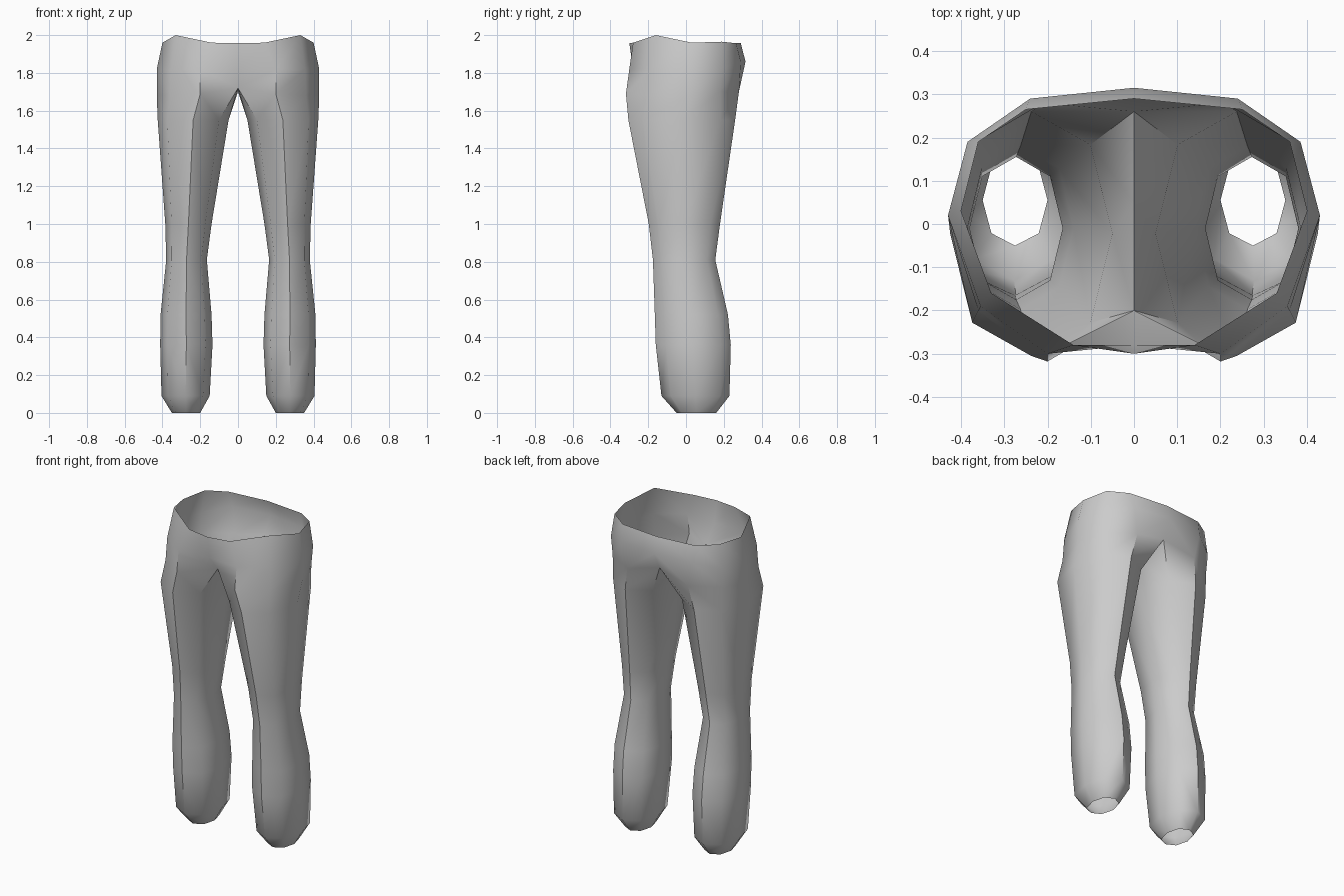
import bpy, bmesh, math

if "Cube" in bpy.data.objects:
    bpy.data.objects.remove(bpy.data.objects["Cube"])

# Leg cross-sections: height, inner x, outer x, front y, back y
SECTIONS = [
    (0.00, 0.20, 0.35, -0.05, 0.16),
    (0.09, 0.15, 0.405, -0.13, 0.23),
    (0.36, 0.135, 0.412, -0.16, 0.237),
    (0.52, 0.14, 0.41, -0.165, 0.222),
    (0.81, 0.165, 0.38, -0.175, 0.155),
    (1.00, 0.14, 0.385, -0.197, 0.18),
    (1.55, 0.05, 0.425, -0.305, 0.26),
]
# Where leg meets the body; the last three points lie on the centre line
CROTCH = [(0.20, -0.318, 1.69), (0.36, -0.20, 1.68), (0.43, 0.02, 1.68), (0.38, 0.18, 1.70),
          (0.21, 0.28, 1.70), (0, 0.26, 1.75), (0, 0.05, 1.70), (0, -0.20, 1.72)]
# Half outlines from front centre round to back centre
HIP = [(0, -0.28, 1.82), (0.20, -0.30, 1.82), (0.355, -0.19, 1.82), (0.43, 0.02, 1.82),
       (0.385, 0.19, 1.82), (0.24, 0.29, 1.86), (0, 0.315, 1.86)]
RIM = [(0, -0.30, 1.957), (0.14, -0.28, 1.96), (0.33, -0.16, 2.0), (0.40, 0.03, 1.96),
       (0.36, 0.19, 1.965), (0.25, 0.265, 1.957), (0, 0.29, 1.957)]


def leg_ring(z, x0, x1, y0, y1):
    """Eight-sided section, counter-clockwise from the front."""
    pts = []
    for i in range(8):
        a = -math.pi / 2 + i * math.pi / 4
        k = 1.03 if i % 2 else 1.0
        pts.append(((x0 + x1) / 2 + k * (x1 - x0) / 2 * math.cos(a),
                    (y0 + y1) / 2 + k * (y1 - y0) / 2 * math.sin(a), z))
    return pts


bm = bmesh.new()


def add(points):
    return [bm.verts.new(p) for p in points]


def bridge(low, high, closed):
    n = len(low)
    for i in range(n if closed else n - 1):
        j = (i + 1) % n
        bm.faces.new((low[i], low[j], high[j], high[i]))


# Leg tube, open at the hem
rings = [add(leg_ring(*s)) for s in SECTIONS] + [add(CROTCH)]
for low, high in zip(rings, rings[1:]):
    bridge(low, high, True)

# Hips and waistband, open at the top
top = rings[-1]
hip, rim = add(HIP), add(RIM)
bridge([top[7]] + top[:6], hip, False)
bridge(hip, rim, False)

mesh = bpy.data.meshes.new("trousers")
bm.to_mesh(mesh)
bm.free()
trousers = bpy.data.objects.new("trousers", mesh)
bpy.context.collection.objects.link(trousers)

# Mirror to the other leg and weld along the centre seam
mirror = trousers.modifiers.new("mirror", "MIRROR")
mirror.use_clip = True
mirror.merge_threshold = 0.001

bpy.context.view_layer.objects.active = trousers
trousers.select_set(True)
bpy.ops.object.modifier_apply(modifier="mirror")
bpy.ops.object.shade_smooth_by_angle(angle=math.radians(50))
